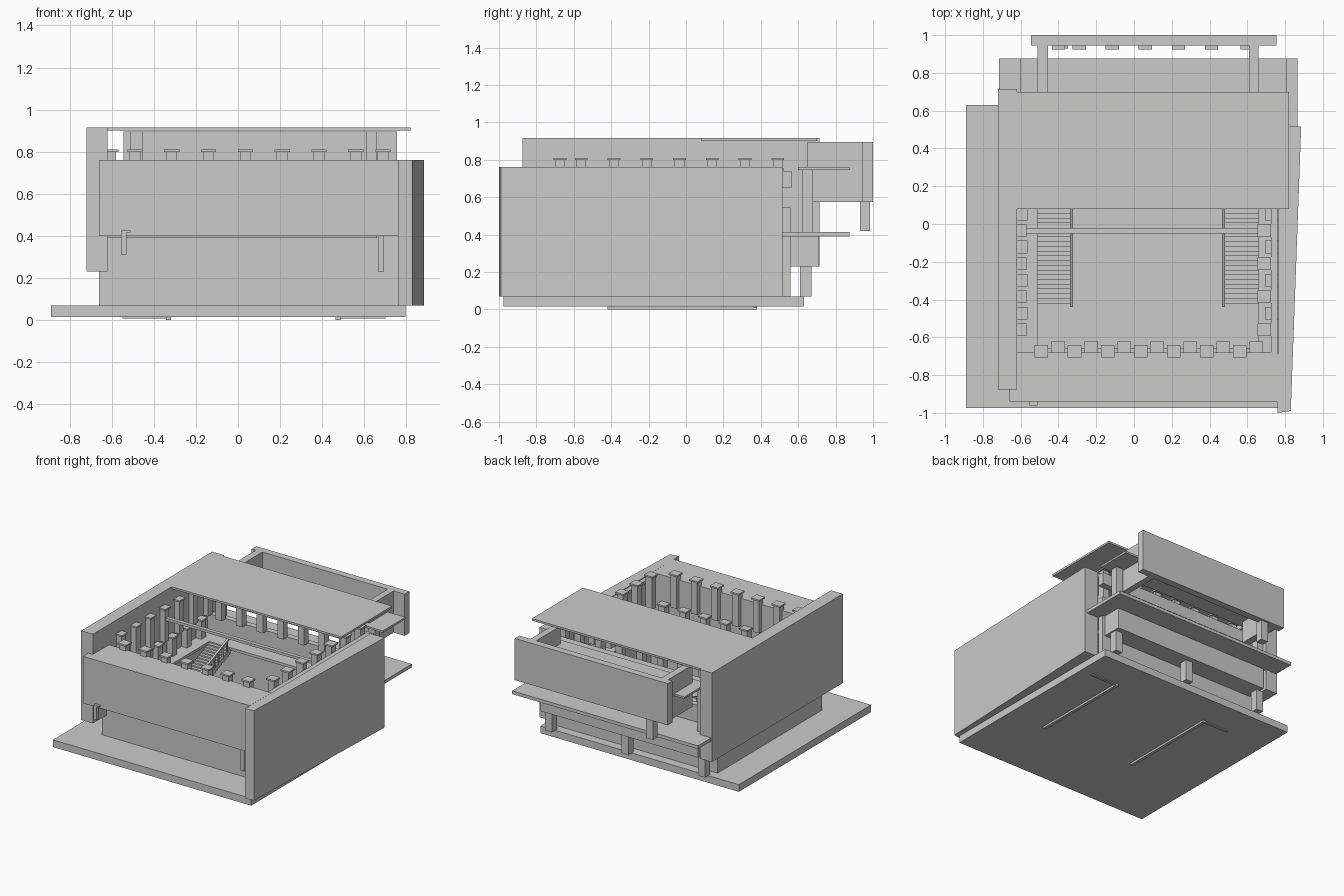
import bpy
import bmesh

cube = bpy.data.objects.get("Cube")
if cube:
    bpy.data.objects.remove(cube)

mat = bpy.data.materials.new("light_grey")
mat.use_nodes = True
GREY = (0.6, 0.6, 0.59, 1)
mat.diffuse_color = GREY
mat.node_tree.nodes["Principled BSDF"].inputs["Base Color"].default_value = GREY


def finish(name, bm):
    bmesh.ops.recalc_face_normals(bm, faces=bm.faces)
    mesh = bpy.data.meshes.new(name)
    bm.to_mesh(mesh)
    bm.free()
    mesh.materials.append(mat)
    obj = bpy.data.objects.new(name, mesh)
    bpy.context.collection.objects.link(obj)
    return obj


def extrude(bm, points, direction):
    face = bm.faces.new([bm.verts.new(p) for p in points])
    geom = bmesh.ops.extrude_face_region(bm, geom=[face])["geom"]
    moved = [v for v in geom if isinstance(v, bmesh.types.BMVert)]
    bmesh.ops.translate(bm, verts=moved, vec=direction)


def add_box(bm, x, y, z):
    ring = [(x[0], y[0], z[0]), (x[1], y[0], z[0]), (x[1], y[1], z[0]), (x[0], y[1], z[0])]
    extrude(bm, ring, (0, 0, z[1] - z[0]))


def box(name, x, y, z):
    bm = bmesh.new()
    add_box(bm, x, y, z)
    return finish(name, bm)


# Ground slab and outer walls
box("base_slab", (-0.89, 0.795), (-0.975, 0.63), (0.015, 0.07))
box("right_wall", (-0.72, -0.62), (-0.875, 0.715), (0.23, 0.915))
bm = bmesh.new()
extrude(bm, [(0.76, -1, 0.07), (0.83, -0.99, 0.07), (0.885, 0.515, 0.07), (0.765, 0.515, 0.07)],
        (0, 0, 0.69))
finish("left_wall", bm)
box("lower_right_wall", (-0.66, -0.6), (-0.7, 0.56), (0.07, 0.4))
box("roof_slab", (-0.715, 0.82), (0.08, 0.7), (0.9, 0.915))

# Front volume with a recessed lower panel and two hanging posts
box("front_upper_volume", (-0.66, 0.76), (-0.94, -0.68), (0.4, 0.76))
box("front_soffit", (-0.62, 0.66), (-0.92, -0.68), (0.39, 0.4))
box("front_lower_panel", (-0.66, 0.76), (-0.71, -0.66), (0.07, 0.4))
box("front_post_left", (0.665, 0.695), (-0.92, -0.89), (0.23, 0.4))
box("front_post_right", (-0.555, -0.53), (-0.96, -0.93), (0.31, 0.42))
box("front_post_arm", (-0.555, -0.51), (-0.96, -0.94), (0.415, 0.425))

# Gallery floor around the courtyard and the rear shelves
box("gallery_floor_right", (-0.62, -0.51), (-0.68, 0.52), (0.39, 0.41))
box("gallery_floor_left", (0.66, 0.76), (-0.68, 0.52), (0.39, 0.41))
box("gallery_floor_back", (-0.51, 0.66), (0.38, 0.52), (0.39, 0.41))
box("back_shelf", (-0.715, 0.865), (0.515, 0.875), (0.39, 0.415))
box("upper_back_shelf", (-0.6, 0.81), (0.6, 0.875), (0.745, 0.76))
box("left_ledge", (0.725, 0.76), (-0.68, 0.52), (0.73, 0.755))
box("cross_beam", (-0.58, 0.66), (-0.05, -0.02), (0.715, 0.735))

# Rear walls, gallery box and posts
box("back_lower_wall", (-0.62, 0.76), (0.515, 0.56), (0.07, 0.545))
box("back_beam", (-0.62, 0.76), (0.515, 0.565), (0.65, 0.74))
box("back_gallery_panel", (-0.6, 0.74), (0.56, 0.71), (0.23, 0.39))
for side, x in (("left", 0.7), ("right", -0.6)):
    box("back_post_" + side, (x - 0.03, x + 0.03), (0.62, 0.68), (0.41, 0.75))
for i, x in enumerate((-0.6, 0.05, 0.7)):
    box(f"back_foot_{i + 1}", (x - 0.03, x + 0.03), (0.61, 0.67), (0.07, 0.23))

# Projecting back bay
box("back_bay_panel", (-0.545, 0.755), (0.945, 1.0), (0.575, 0.895))
box("back_bay_side_right", (-0.51, -0.455), (0.65, 0.95), (0.575, 0.895))
box("back_bay_side_left", (0.61, 0.66), (0.65, 0.95), (0.575, 0.895))
box("back_bay_post", (-0.41, -0.35), (0.93, 0.985), (0.42, 0.575))
bm = bmesh.new()
for x in (-0.4, -0.29, -0.115, 0.06, 0.235, 0.41, 0.6):
    add_box(bm, (x - 0.035, x + 0.035), (0.925, 0.946), (0.74, 0.76))
finish("back_bay_blocks", bm)


# Capped columns around the courtyard
def add_column(bm, x, y, top, height):
    add_box(bm, (x - 0.026, x + 0.026), (y - 0.026, y + 0.026), (top - height, top - 0.012))
    add_box(bm, (x - 0.036, x + 0.036), (y - 0.034, y + 0.034), (top - 0.012, top))


STEP = 0.175
front, back, right, left = bmesh.new(), bmesh.new(), bmesh.new(), bmesh.new()
for i in range(7):
    x, y = -0.49 + STEP * i, -0.56 + STEP * i
    add_column(front, x, -0.674, 0.81, 0.26)
    add_column(front, x + STEP / 2, -0.655, 0.56, 0.26)
    add_column(back, x, 0.49, 0.81, 0.265)
    add_column(right, -0.605, y, 0.81, 0.26)
    add_column(left, 0.69, y, 0.81, 0.26)
    if i < 6:
        add_column(right, -0.6, y + STEP / 2, 0.56, 0.16)
        add_column(left, 0.73, y + STEP / 2, 0.56, 0.16)
for name, bm in (("front", front), ("back", back), ("right", right), ("left", left)):
    finish(name + "_columns", bm)


# Two straight stairs with sloping rails, and the strips below the slab
COUNT, Y0, Y1, Z0, Z1 = 32, -0.42, 0.38, 0.07, 0.4
RUN, RISE = (Y1 - Y0) / COUNT, (Z1 - Z0) / COUNT
for side, x0, x1, rail, outer in (("right", -0.51, -0.33, -0.33, -0.55), ("left", 0.48, 0.66, 0.475, 0.7)):
    bm = bmesh.new()
    for i in range(COUNT):
        y, z = Y0 + RUN * i, Z0 + RISE * i
        add_box(bm, (x0, x1), (y, y + RUN), (max(Z0, z - 0.03), z + RISE))
    finish("stairs_" + side, bm)

    bm = bmesh.new()
    slope = [(rail - 0.008, Y0 - 0.02, Z0 + 0.08), (rail - 0.008, Y1, Z1 + 0.09),
             (rail - 0.008, Y1, Z1 + 0.105), (rail - 0.008, Y0 - 0.02, Z0 + 0.095)]
    extrude(bm, slope, (0.016, 0, 0))
    for i in range(0, COUNT, 2):
        y, z = Y0 + RUN * i, Z0 + RISE * i
        add_box(bm, (rail - 0.005, rail + 0.005), (y, y + 0.01), (z, z + 0.09))
    finish("stair_rail_" + side, bm)

    bm = bmesh.new()
    add_box(bm, (rail - 0.012, rail + 0.012), (Y0, Y1), (0, 0.016))
    add_box(bm, (min(rail, outer), max(rail, outer)), (Y1 - 0.02, Y1), (0.007, 0.016))
    finish("under_strip_" + side, bm)
